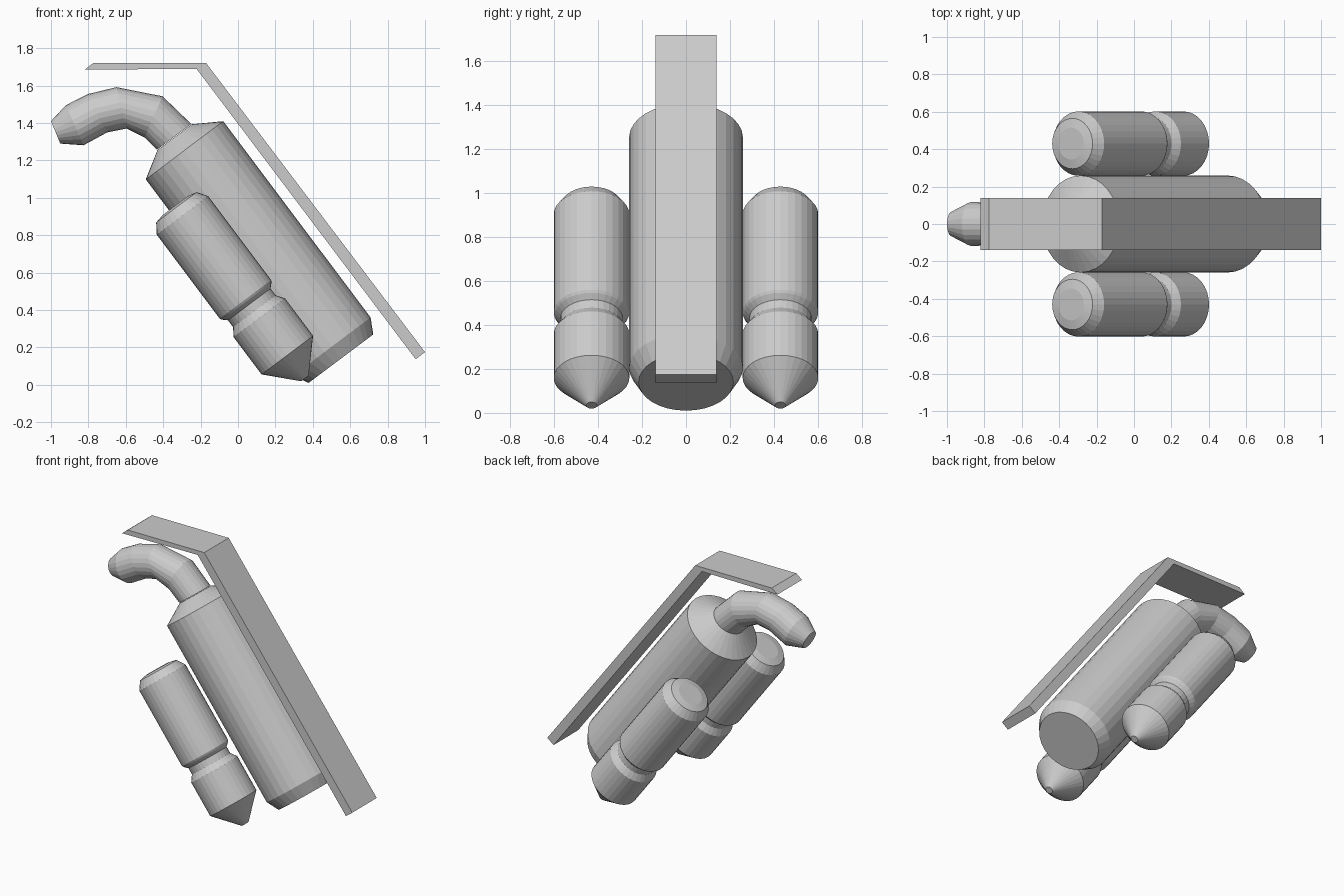
import bpy, bmesh, math
from mathutils import Vector

if "Cube" in bpy.data.objects:
    bpy.data.objects.remove(bpy.data.objects["Cube"])

TILT = math.radians(36.9)
DOWN = Vector((math.sin(TILT), 0, -math.cos(TILT)))   # shared slanted axis


def make_object(name, bm):
    bmesh.ops.recalc_face_normals(bm, faces=bm.faces)
    mesh = bpy.data.meshes.new(name)
    bm.to_mesh(mesh)
    bm.free()
    obj = bpy.data.objects.new(name, mesh)
    bpy.context.collection.objects.link(obj)
    return obj


def loft(name, rings, sides):
    """Skin circular rings (centre, direction, radius) and cap both ends."""
    bm = bmesh.new()
    side = Vector((0, 1, 0))
    loops = []
    for centre, direction, radius in rings:
        across = side.cross(direction).normalized()
        loops.append([bm.verts.new(centre + radius * (math.cos(a) * across + math.sin(a) * side))
                      for a in (2 * math.pi * i / sides for i in range(sides))])
    for a, b in zip(loops, loops[1:]):
        for i in range(sides):
            j = (i + 1) % sides
            bm.faces.new((a[i], a[j], b[j], b[i]))
    bm.faces.new(loops[0])
    bm.faces.new(loops[-1])
    return make_object(name, bm)


def lathe(name, origin, profile, sides):
    """Turn a (distance, radius) profile around the slanted axis."""
    origin = Vector(origin)
    return loft(name, [(origin + DOWN * s, DOWN, r) for s, r in profile], sides)


# Main tank with conical shoulder and chamfered base
lathe("main_tank", (-0.286, 0, 1.254),
      [(-0.088, 0.115), (0, 0.259), (1.312, 0.259), (1.393, 0.216)], 32)

# Bent outlet pipe with tapered tip
path = [(-0.342, 1.326, 0.115), (-0.452, 1.433, 0.12), (-0.623, 1.481, 0.114),
        (-0.752, 1.452, 0.115), (-0.873, 1.388, 0.117), (-0.975, 1.35, 0.065)]
slopes = [(-0.6, 0.8), (-0.91, 0.4), (-0.97, -0.24), (-0.89, -0.46), (-0.91, -0.4), (-0.92, -0.38)]
loft("outlet_pipe", [(Vector((x, 0, z)), Vector((dx, 0, dz)), r)
                     for (x, z, r), (dx, dz) in zip(path, slopes)], 24)

# Side canisters with grooved waist and pointed nose, mirrored across y
canister = lathe("side_canisters", (-0.297, -0.43, 0.906),
                 [(-0.065, 0.085), (-0.054, 0.135), (0, 0.172), (0.561, 0.172), (0.573, 0.165),
                  (0.595, 0.142), (0.64, 0.142), (0.684, 0.172), (0.934, 0.172), (1.09, 0.025)], 32)
mirror = canister.modifiers.new("mirror", 'MIRROR')
mirror.use_axis = (False, True, False)

# Bent back plate
outline = [(-0.82, 1.685), (-0.775, 1.72), (-0.17, 1.72), (1.0, 0.175), (0.95, 0.137), (-0.222, 1.69)]
bm = bmesh.new()
face = bm.faces.new([bm.verts.new((x, -0.138, z)) for x, z in outline])
new = bmesh.ops.extrude_face_region(bm, geom=[face])["geom"]
bmesh.ops.translate(bm, vec=(0, 0.276, 0), verts=[v for v in new if isinstance(v, bmesh.types.BMVert)])
make_object("back_plate", bm)
